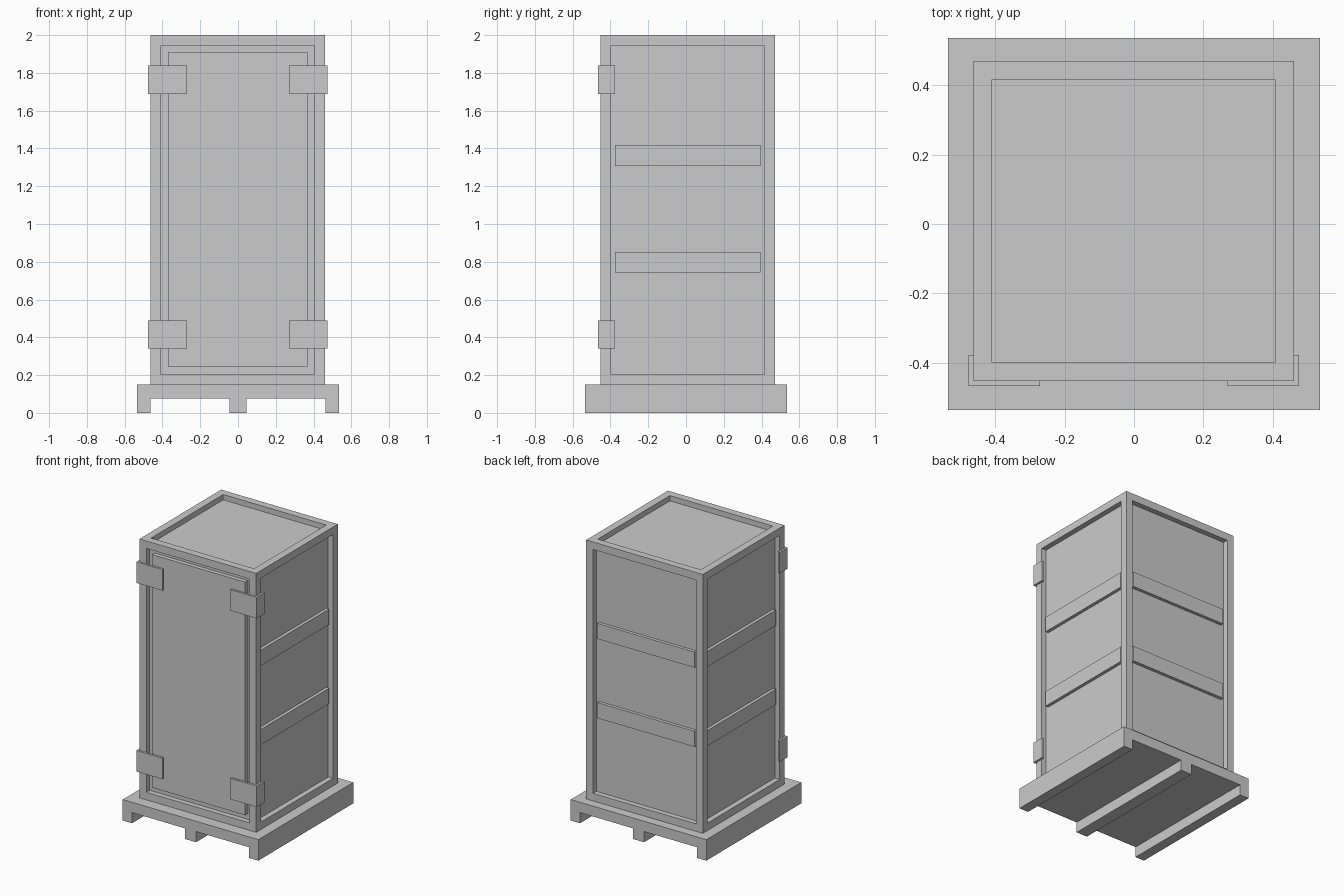
import bpy, bmesh
from mathutils import Vector

if "Cube" in bpy.data.objects:
    bpy.data.objects.remove(bpy.data.objects["Cube"])

CX, CY = -0.001, 0.009      # centre of the crate on its pallet
HALF = 0.461                # half width of the crate
BASE, TOP = 0.15, 2.0
FRAME, RECESS = 0.076, 0.038


def finish(bm, name):
    bmesh.ops.recalc_face_normals(bm, faces=bm.faces)
    mesh = bpy.data.meshes.new(name)
    bm.to_mesh(mesh)
    bm.free()
    obj = bpy.data.objects.new(name, mesh)
    bpy.context.collection.objects.link(obj)
    return obj


def box_bmesh(lo, hi):
    lo, hi = Vector(lo), Vector(hi)
    bm = bmesh.new()
    bmesh.ops.create_cube(bm, size=1)
    bmesh.ops.scale(bm, vec=hi - lo, verts=bm.verts)
    bmesh.ops.translate(bm, vec=(lo + hi) / 2, verts=bm.verts)
    return bm


def box(name, lo, hi):
    return finish(box_bmesh(lo, hi), name)


def prism(name, points, direction):
    bm = bmesh.new()
    face = bm.faces.new([bm.verts.new(p) for p in points])
    ext = bmesh.ops.extrude_face_region(bm, geom=[face])
    moved = [v for v in ext["geom"] if isinstance(v, bmesh.types.BMVert)]
    bmesh.ops.translate(bm, vec=direction, verts=moved)
    return finish(bm, name)


# Pallet: deck and three runners as one profile extruded front to back
P, IN, MID, DECK = 0.536, 0.463, 0.044, 0.076
profile = [(-P, 0), (-IN, 0), (-IN, DECK), (-MID, DECK), (-MID, 0), (MID, 0),
           (MID, DECK), (IN, DECK), (IN, 0), (P, 0), (P, BASE), (-P, BASE)]
prism("pallet", [(x, -P, z) for x, z in profile], (0, 2 * P, 0))

# Crate body: framed box with recessed panels on the sides and lid
bm = box_bmesh((CX - HALF, CY - HALF, BASE), (CX + HALF, CY + HALF, TOP))
bm.normal_update()
panels = [f for f in bm.faces if f.normal.z > -0.5]
bmesh.ops.inset_individual(bm, faces=panels, thickness=FRAME, depth=0)
bm.normal_update()
bmesh.ops.inset_individual(bm, faces=panels, thickness=0, depth=-RECESS)
finish(bm, "crate_body")

# Door set in the front opening with a narrow gap around it
box("door", (CX - 0.369, CY - HALF + 0.008, 0.245),
    (CX + 0.369, CY - HALF + RECESS + 0.005, 1.91))

# Cross slats in the right, left and back panels
SPAN = HALF - FRAME
OUT, BACK = HALF - 0.015, HALF - RECESS - 0.005
for level, z0, z1 in (("lower", 0.742, 0.853), ("upper", 1.308, 1.419)):
    for side, s in (("right", 1), ("left", -1)):
        xs = sorted((CX + s * BACK, CX + s * OUT))
        box(f"{side}_{level}_slat", (xs[0], CY - SPAN, z0), (xs[1], CY + SPAN, z1))
    box(f"back_{level}_slat", (CX - SPAN, CY + BACK, z0), (CX + SPAN, CY + OUT, z1))

# Angled brackets wrapping the front corners
T = 0.015
yf = CY - HALF
for level, z0 in (("lower", 0.34), ("upper", 1.688)):
    for side, s in (("right", 1), ("left", -1)):
        outline = [(0.27, yf - T), (HALF + T, yf - T), (HALF + T, yf + 0.075),
                   (HALF, yf + 0.075), (HALF, yf), (0.27, yf)]
        prism(f"{side}_{level}_corner_bracket",
              [(CX + s * x, y, z0) for x, y in outline], (0, 0, 0.15))
